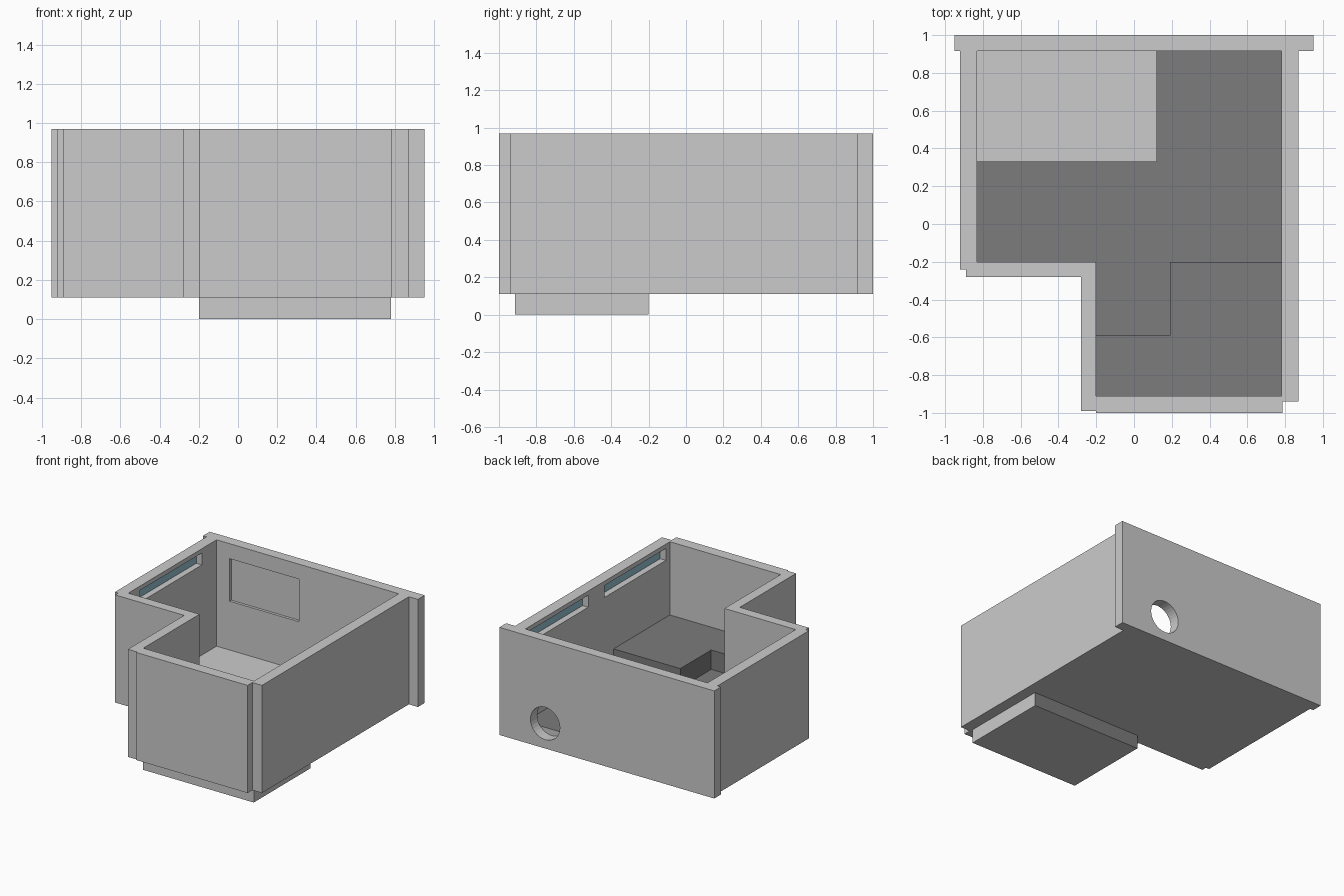
import bpy, bmesh
from mathutils import Matrix
from math import pi

if "Cube" in bpy.data.objects:
    bpy.data.objects.remove(bpy.data.objects["Cube"])


def material(name, rgb):
    m = bpy.data.materials.new(name)
    m.diffuse_color = (*rgb, 1)
    m.use_nodes = True
    m.node_tree.nodes["Principled BSDF"].inputs["Base Color"].default_value = m.diffuse_color
    return m


STONE = material("floor_grey", (0.6, 0.6, 0.6))
DARK = material("floor_dark", (0.2, 0.2, 0.2))
GLASS = material("window_glass", (0.3, 0.53, 0.63))


def prism(name, outline, z0, z1, mats=()):
    """Extrude a counter-clockwise outline from z0 to z1."""
    bm = bmesh.new()
    base = bm.faces.new([bm.verts.new((x, y, z0)) for x, y in outline])
    ext = bmesh.ops.extrude_face_region(bm, geom=[base], use_keep_orig=True)
    for v in ext["geom"]:
        if isinstance(v, bmesh.types.BMVert):
            v.co.z = z1
    bmesh.ops.recalc_face_normals(bm, faces=bm.faces)
    mesh = bpy.data.meshes.new(name)
    bm.to_mesh(mesh)
    bm.free()
    ob = bpy.data.objects.new(name, mesh)
    bpy.context.collection.objects.link(ob)
    for m in mats:
        mesh.materials.append(m)
    return ob


def box(name, x, y, z, mats=()):
    (x0, x1), (y0, y1) = x, y
    return prism(name, [(x0, y0), (x1, y0), (x1, y1), (x0, y1)], *z, mats)


def paint(ob, rule):
    """Give faces whose normal and centre satisfy the rule the second material."""
    for p in ob.data.polygons:
        p.material_index = int(rule(p.normal, p.center))


def cut(target, cutter):
    cutter.hide_render = True
    mod = target.modifiers.new("cut", 'BOOLEAN')
    mod.operation, mod.solver, mod.object = 'DIFFERENCE', 'EXACT', cutter
    bpy.context.view_layer.objects.active = target
    bpy.ops.object.modifier_apply(modifier=mod.name)
    bpy.data.objects.remove(cutter, do_unlink=True)


# Walls
H = (0.11, 0.97)
back = box("back_wall", (-0.95, 0.95), (0.915, 1.0), H)
left = box("left_wall", (-0.92, -0.83), (-0.24, 0.915), H)
right = box("right_wall", (0.78, 0.87), (-0.94, 0.915), H)
box("notch_front_wall", (-0.89, -0.28), (-0.28, -0.20), H)
box("notch_side_wall", (-0.28, -0.20), (-0.99, -0.20), H)
box("front_wall", (-0.20, 0.785), (-1.0, -0.91), H)

# High windows: recesses on the inner wall faces with a glass pane behind
SILL, HEAD = 0.84, 0.935
windows = [
    ("right_front", right, 0.78, 1, (-0.86, -0.085)),
    ("right_back", right, 0.78, 1, (0.12, 0.89)),
    ("left", left, -0.83, -1, (-0.05, 0.73)),
]
for name, wall, face, d, span in windows:
    near, deep, end = face - 0.05 * d, face + 0.05 * d, face + 0.055 * d
    cut(wall, box("cutter", sorted((near, end)), span, (SILL, HEAD)))
    box(name + "_window_glass", sorted((deep, end)), span, (SILL, HEAD), [GLASS])

# Shallow panel recess and round opening in the back wall
cut(back, box("cutter", (-0.715, -0.10), (0.85, 0.937), (0.51, 0.85)))
bpy.ops.mesh.primitive_cylinder_add(vertices=32, radius=0.13, depth=0.4,
                                    location=(0.545, 0.96, 0.31),
                                    rotation=(pi / 2, 0, 0))
cut(back, bpy.context.object)

# Lowest floor in the back left corner
box("lower_floor", (-0.83, 0.12), (0.33, 0.915), (0.11, 0.12), [STONE])

# Main floor: dark top and risers, grey underside and back end
main = prism("main_floor",
             [(-0.83, -0.20), (-0.20, -0.20), (-0.20, -0.59), (0.19, -0.59),
              (0.19, -0.20), (0.78, -0.20), (0.78, 0.915), (0.12, 0.915),
              (0.12, 0.33), (-0.83, 0.33)], 0.11, 0.23, [STONE, DARK])
paint(main, lambda n, c: n.z > -0.5 and c.y < 0.9)

# Raised L-shaped platform at the front
prism("raised_platform",
      [(-0.20, -0.91), (0.78, -0.91), (0.78, -0.20), (0.19, -0.20),
       (0.19, -0.59), (-0.20, -0.59)], 0.11, 0.385, [DARK])

# Base below the platform, with a dark riser at the back
base = box("platform_base", (-0.20, 0.78), (-0.915, -0.20), (0.0, 0.11), [STONE, DARK])
paint(base, lambda n, c: n.y > 0.5 or n.z > 0.5)
